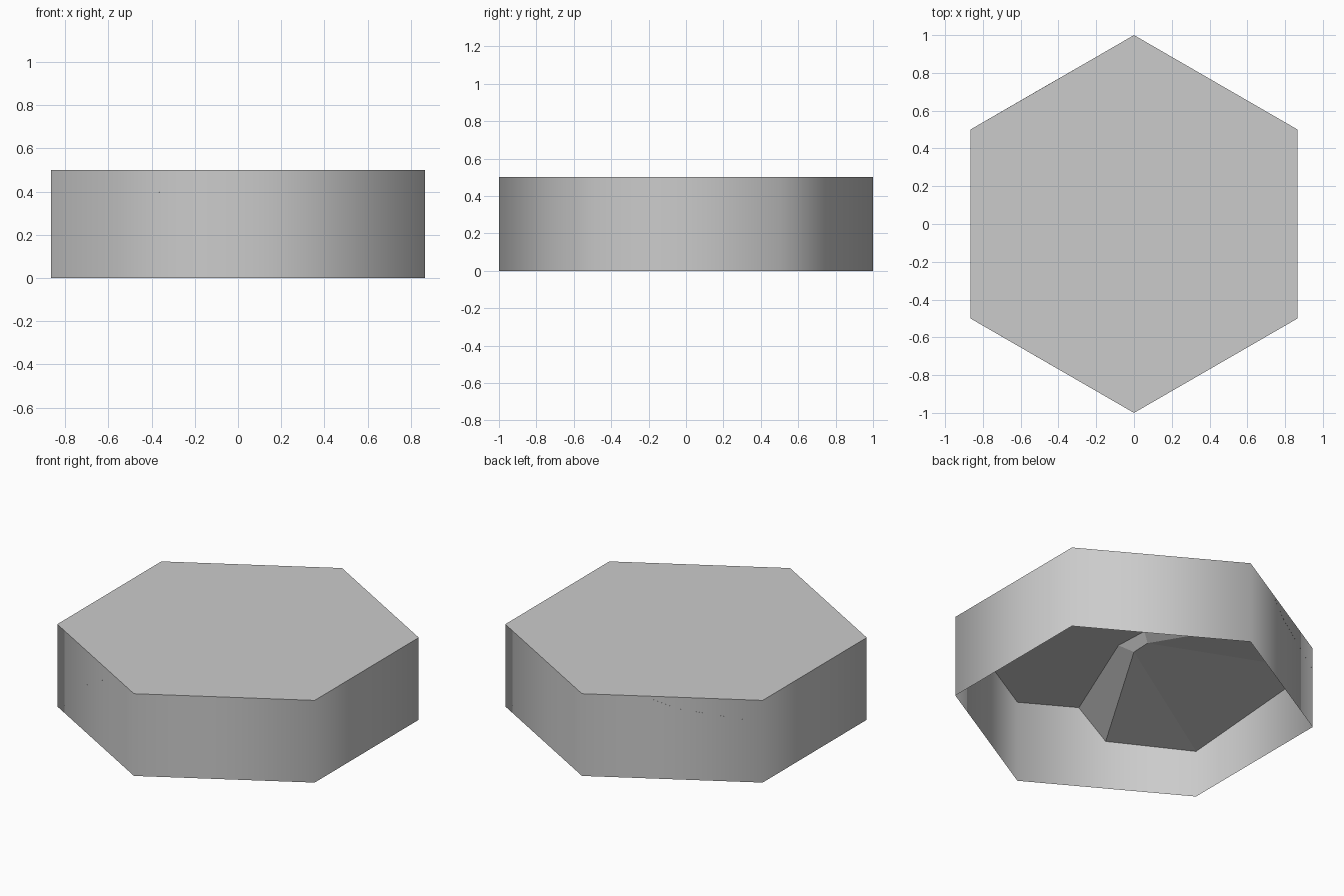
import bpy, bmesh, math

cube = bpy.data.objects.get("Cube")
if cube:
    bpy.data.objects.remove(cube, do_unlink=True)

HEIGHT = 0.5

grey = bpy.data.materials.new("stone_grey")
grey.use_nodes = True
colour = (0.6, 0.6, 0.6, 1)
grey.diffuse_color = colour
grey.node_tree.nodes["Principled BSDF"].inputs["Base Color"].default_value = colour


def add_object(name, bm):
    mesh = bpy.data.meshes.new(name)
    bm.to_mesh(mesh)
    bm.free()
    mesh.materials.append(grey)
    obj = bpy.data.objects.new(name, mesh)
    bpy.context.collection.objects.link(obj)
    return obj


def corner(degrees, z):
    a = math.radians(degrees)
    return (math.cos(a), math.sin(a), z)


# Hexagonal shell, open underneath: softly shaded walls and a crisp flat lid
bm = bmesh.new()
angles = range(30, 390, 60)
low = [bm.verts.new(corner(a, 0)) for a in angles]
high = [bm.verts.new(corner(a, HEIGHT)) for a in angles]
for i in range(6):
    j = (i + 1) % 6
    wall = bm.faces.new((low[i], low[j], high[j], high[i]))
    wall.smooth = True
lid = bm.faces.new(high)
for edge in lid.edges:
    edge.smooth = False
add_object("hex_shell", bm)

# Sunken ground inside the shell, with a cliff rising from it to the lid
cliff_top = [(-0.298, -0.828), (-0.023, -0.161), (-0.033, 0.05), (-0.298, 0.828)]
cliff_foot = [(-0.428, -0.753, 0.30), (-0.075, -0.09, 0.445),
              (-0.076, 0.026, 0.45), (-0.46, 0.735, 0.43)]
bm = bmesh.new()
top = [bm.verts.new((x, y, HEIGHT - 0.001)) for x, y in cliff_top]
foot = [bm.verts.new(p) for p in cliff_foot]
front_corner = bm.verts.new(corner(210, 0.287))
back_corner = bm.verts.new(corner(150, 0.365))
for i in range(3):
    bm.faces.new((top[i], top[i + 1], foot[i + 1], foot[i]))
ground = [(foot[0], foot[1], front_corner),
          (foot[1], foot[2], back_corner, front_corner),
          (foot[2], foot[3], back_corner)]
for face in ground:
    bm.faces.new(face)
bmesh.ops.recalc_face_normals(bm, faces=bm.faces)
if sum(f.normal.z for f in bm.faces) > 0:
    bmesh.ops.reverse_faces(bm, faces=bm.faces)
add_object("sunken_ground", bm)
